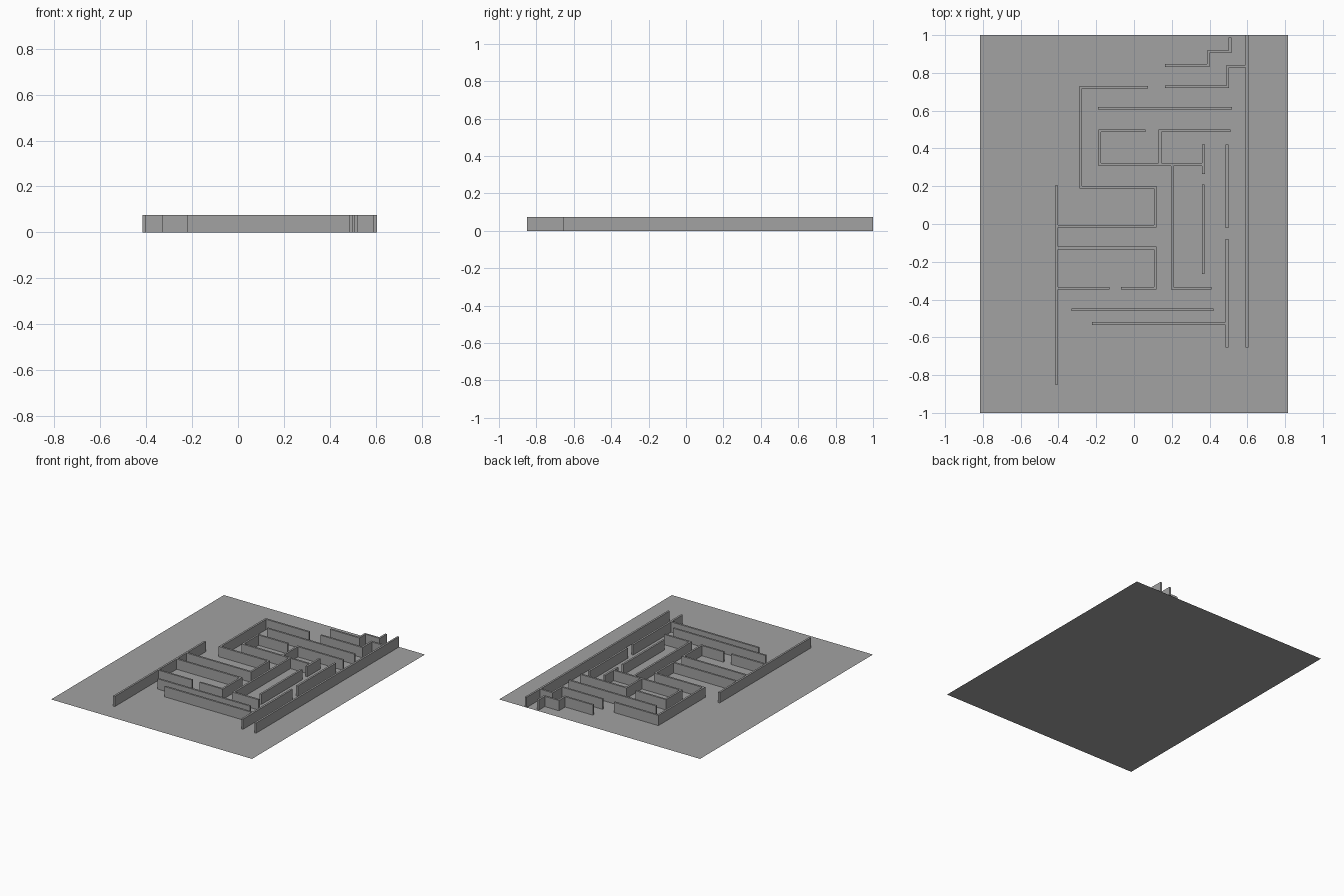
import bpy
import bmesh
from mathutils import Vector

cube = bpy.data.objects.get("Cube")
if cube:
    bpy.data.objects.remove(cube, do_unlink=True)

HEIGHT = 0.075
HALF = 0.007  # half the wall thickness

grey = bpy.data.materials.new("plain_grey")
grey.use_nodes = True
grey.diffuse_color = (0.36, 0.36, 0.36, 1)
grey.node_tree.nodes["Principled BSDF"].inputs["Base Color"].default_value = grey.diffuse_color


def finish(name, bm):
    mesh = bpy.data.meshes.new(name)
    bm.to_mesh(mesh)
    bm.free()
    mesh.materials.append(grey)
    obj = bpy.data.objects.new(name, mesh)
    bpy.context.collection.objects.link(obj)
    return obj


def wall(name, *path):
    """Upright wall of even thickness with mitred corners along a path."""
    pts = [Vector(p) for p in path]
    dirs = [(b - a).normalized() for a, b in zip(pts, pts[1:])]
    normals = [Vector((-d.y, d.x)) for d in dirs]
    left, right = [], []
    for i, p in enumerate(pts):
        if 0 < i < len(pts) - 1:
            offset = (normals[i - 1] + normals[i]) * HALF  # square corner
        else:
            offset = normals[0 if i == 0 else -1] * HALF
        left.append(p + offset)
        right.append(p - offset)
    bm = bmesh.new()
    rings = []
    for l, r in zip(left, right):
        rings.append([bm.verts.new((q.x, q.y, z))
                      for q, z in ((l, 0), (r, 0), (r, HEIGHT), (l, HEIGHT))])
    for a, b in zip(rings, rings[1:]):
        for k in range(4):
            n = (k + 1) % 4
            bm.faces.new((a[k], a[n], b[n], b[k]))
    bm.faces.new(rings[0])
    bm.faces.new(rings[-1])
    bmesh.ops.recalc_face_normals(bm, faces=bm.faces)
    return finish(name, bm)


# Thin floor sheet
bm = bmesh.new()
bmesh.ops.create_grid(bm, x_segments=1, y_segments=1, size=1)
bmesh.ops.scale(bm, vec=(0.814, 1, 1), verts=bm.verts)
finish("floor", bm)

# Long outer walls
LEFT, RIGHT = -0.41, 0.598
wall("outer_wall_right_side", (LEFT, 0.205), (LEFT, -0.85))
wall("outer_wall_left_side", (RIGHT, 1), (RIGHT, -0.655))

# Stepped walls at the back
wall("stepped_wall_back", (0.163, 0.839), (0.393, 0.839), (0.393, 0.911),
     (0.508, 0.911), (0.508, 0.987))
wall("stepped_wall_joined", (0.163, 0.727), (0.497, 0.727), (0.497, 0.836),
     (RIGHT - HALF, 0.836))

# Winding enclosure and front room
wall("winding_wall", (0.073, 0.724), (-0.281, 0.724), (-0.281, 0.195),
     (0.112, 0.195), (0.112, -0.012), (LEFT + HALF, -0.012))
wall("front_room_wall", (LEFT + HALF, -0.127), (0.112, -0.127),
     (0.112, -0.34), (-0.07, -0.34))
wall("front_room_stub", (LEFT + HALF, -0.34), (-0.13, -0.34))

# Inner rooms
wall("inner_room_wall", (0.06, 0.493), (-0.181, 0.493), (-0.181, 0.315),
     (0.368 - HALF, 0.315))
wall("inner_room_divider", (0.51, 0.493), (0.138, 0.493), (0.138, 0.315 + HALF))
wall("inner_room_end", (0.368, 0.42), (0.368, 0.265))
wall("inner_corner_wall", (0.202, 0.315 - HALF), (0.202, -0.34), (0.41, -0.34))

# Free-standing straight walls
wall("back_straight_wall", (-0.19, 0.612), (0.52, 0.612))
wall("passage_wall", (0.367, 0.21), (0.367, -0.265))
wall("passage_side_back", (0.492, 0.42), (0.492, -0.02))
wall("passage_side_front", (0.492, -0.08), (0.492, -0.655))
wall("front_straight_wall", (-0.33, -0.454), (0.42, -0.454))
wall("front_branch_wall", (-0.223, -0.527), (0.492 - HALF, -0.527))
